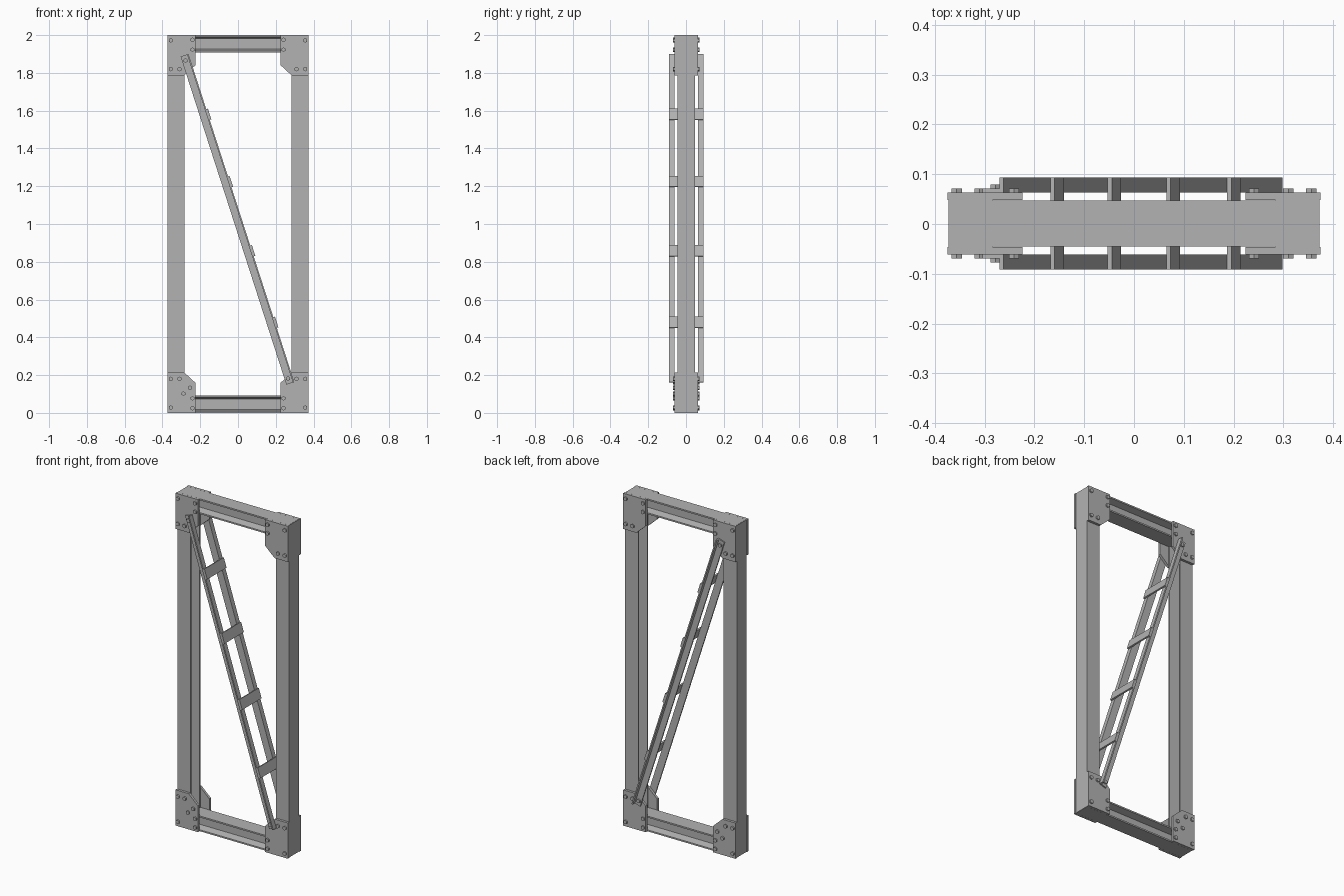
import bpy
import bmesh
import math
from mathutils import Matrix, Vector

if "Cube" in bpy.data.objects:
    bpy.data.objects.remove(bpy.data.objects["Cube"], do_unlink=True)

# Single steel colour
steel = bpy.data.materials.new("steel_grey")
steel.use_nodes = True
COLOUR = (0.45, 0.45, 0.45, 1.0)
steel.diffuse_color = COLOUR
steel.node_tree.nodes["Principled BSDF"].inputs["Base Color"].default_value = COLOUR

CY = 0.001  # middle plane of the frame


def prism(name, outline, origin, a, b, along):
    """Extrude a 2D outline lying in axes a, b from origin along a vector."""
    origin, a, b, along = (Vector(v) for v in (origin, a, b, along))
    bm = bmesh.new()
    face = bm.faces.new([bm.verts.new(origin + a * u + b * v) for u, v in outline])
    moved = bmesh.ops.extrude_face_region(bm, geom=[face])["geom"]
    bmesh.ops.translate(bm, vec=along, verts=[g for g in moved if isinstance(g, bmesh.types.BMVert)])
    bmesh.ops.recalc_face_normals(bm, faces=bm.faces)
    return finish(name, bm)


def finish(name, bm):
    mesh = bpy.data.meshes.new(name)
    bm.to_mesh(mesh)
    bm.free()
    mesh.materials.append(steel)
    obj = bpy.data.objects.new(name, mesh)
    bpy.context.collection.objects.link(obj)
    return obj


def bolts(name, points, side, y):
    """Hexagonal bolt heads on one face of the frame."""
    bm = bmesh.new()
    for x, z in points:
        place = Matrix.Translation((x, CY + side * (y + 0.003), z)) @ Matrix.Rotation(math.pi / 2, 4, "X")
        bmesh.ops.create_cone(bm, cap_ends=True, segments=6, radius1=0.012, radius2=0.012,
                              depth=0.010, matrix=place)
    return finish(name, bm)


# Posts: channels with the web outside and the open side facing inward
W = 0.047
channel = [(0, -W), (0.088, -W), (0.088, -W + 0.008), (0.010, -W + 0.013),
           (0.010, W - 0.013), (0.088, W - 0.008), (0.088, W), (0, W)]
for label, sx in (("left", 1), ("right", -1)):
    prism(label + "_post", channel, (sx * 0.372, CY, 0.001), (-sx, 0, 0), (0, 1, 0), (0, 0, 1.998))

# Beams: I sections with tapered flanges
H, F = 0.046, 0.0465
quarter = [(F, H), (F, H - 0.009), (0.006, H - 0.019)]
half = quarter + [(y, -z) for y, z in reversed(quarter)]
i_section = half + [(-y, -z) for y, z in half]
for label, z in (("bottom", H), ("top", 2 - H)):
    prism(label + "_beam", i_section, (-0.370, CY, z), (0, 1, 0), (0, 0, 1), (0.740, 0, 0))

# Corner gusset plates with a clipped inner corner, and their bolts
gusset = [(0, 0), (0.150, 0), (0.150, 0.158), (0.088, 0.215), (0, 0.215)]
holes = [(0.018, 0.028), (0.133, 0.025), (0.133, 0.077), (0.018, 0.180), (0.064, 0.180)]
extra = [(0.120, 0.133), (0.085, 0.102)]
for face, sy in (("front", -1), ("back", 1)):
    for label, sx in (("left", 1), ("right", -1)):
        for level, z0, sz in (("bottom", 0, 1), ("top", 2, -1)):
            name = f"{face}_{level}_{label}"
            prism(name + "_gusset", gusset, (sx * 0.374, CY + sy * W, z0),
                  (-sx, 0, 0), (0, 0, sz), (0, sy * 0.015, 0))
            pts = holes + (extra if (sx, sz) == (-1, 1) else [])
            bolts(name + "_bolts", [(sx * (0.374 - u), z0 + sz * v) for u, v in pts], sy, 0.062)

# Diagonal braces: angle sections, outstanding leg along the upper edge
top = Vector((-0.262, 0, 1.900))
run = Vector((0.298, 0, 0.163)) - top
d = run.normalized()
n = Vector((-d.z, 0, d.x))
angle = [(0, 0.062), (0, 0.092), (-0.008, 0.092), (-0.008, 0.070), (-0.044, 0.070), (-0.044, 0.062)]
for face, sy in (("front", -1), ("back", 1)):
    prism(face + "_brace", angle, top + Vector((0, CY, 0)), n, (0, sy, 0), run)
    ends = [top - n * 0.026 + d * s for s in (0.028, run.length - 0.028)]
    bolts(face + "_brace_bolts", [(p.x, p.z) for p in ends], sy, 0.070)

# Flat ties joining the two braces
tie = [(0, -0.092), (0.009, -0.092), (0.009, 0.092), (0, 0.092)]
for i, x in enumerate((-0.168, -0.053, 0.065, 0.187)):
    start = top + d * ((x - top.x) / d.x)
    prism(f"brace_tie_{i + 1}", tie, start + Vector((0, CY, 0)), n, (0, 1, 0), d * 0.060)
